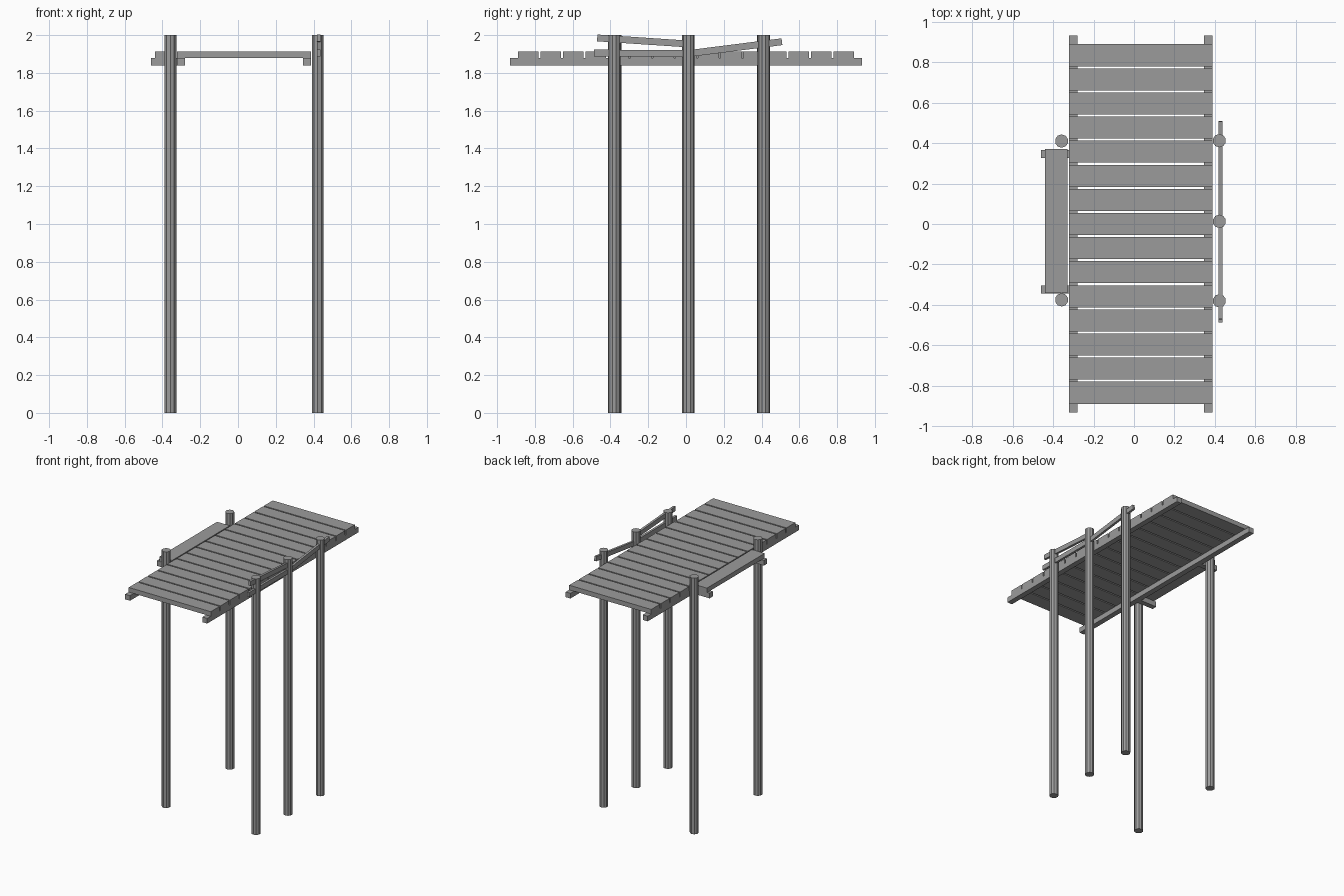
import bpy
import math
from mathutils import Vector

cube = bpy.data.objects.get("Cube")
if cube:
    bpy.data.objects.remove(cube, do_unlink=True)

wood = bpy.data.materials.new("weathered_grey")
wood.use_nodes = True
GREY = (0.33, 0.33, 0.33, 1)
wood.diffuse_color = GREY
wood.node_tree.nodes["Principled BSDF"].inputs["Base Color"].default_value = GREY


def finish(name):
    obj = bpy.context.object
    obj.name = name
    obj.data.materials.append(wood)
    return obj


def box(name, low, high):
    """Box between two opposite corners."""
    low, high = Vector(low), Vector(high)
    bpy.ops.mesh.primitive_cube_add(size=1, location=(low + high) / 2)
    obj = finish(name)
    obj.scale = high - low
    return obj


def post(name, x, y):
    bpy.ops.mesh.primitive_cylinder_add(vertices=10, radius=0.033, depth=2, location=(x, y, 1))
    finish(name)


def rail(name, start, end):
    """Thin board running between two (y, z) points along the railing side."""
    a, b = Vector((0.428, *start)), Vector((0.428, *end))
    bpy.ops.mesh.primitive_cube_add(size=1, location=(a + b) / 2)
    obj = finish(name)
    obj.scale = (0.018, (b - a).length, 0.036)
    obj.rotation_euler.x = math.atan2(b.z - a.z, b.y - a.y)


BEAM_Z, DECK_Z, TOP_Z = 1.838, 1.878, 1.914

# Posts: two on the bench side, three on the railing side
for part, y in (("front", -0.375), ("back", 0.41)):
    post(f"bench_post_{part}", -0.358, y)
for part, y in (("front", -0.38), ("middle", 0.013), ("back", 0.412)):
    post(f"rail_post_{part}", 0.422, y)

# Long beams under the deck
box("right_beam", (-0.322, -0.933, BEAM_Z), (-0.28, 0.933, DECK_Z))
box("left_beam", (0.345, -0.933, BEAM_Z), (0.387, 0.933, DECK_Z))

# Deck planks
COUNT, PITCH, WIDTH = 15, 0.1192, 0.109
for i in range(COUNT):
    y = (i - (COUNT - 1) / 2) * PITCH
    box(f"deck_plank_{i + 1}", (-0.322, y - WIDTH / 2, DECK_Z), (0.387, y + WIDTH / 2, TOP_Z))

# Side bench on two short brackets
box("bench_seat", (-0.44, -0.342, DECK_Z), (-0.33, 0.37, TOP_Z))
for part, y in (("front", -0.324), ("back", 0.346)):
    box(f"bench_bracket_{part}", (-0.46, y - 0.02, BEAM_Z), (-0.32, y + 0.02, DECK_Z))

# Crooked railing boards
rail("upper_front_rail", (-0.47, 1.985), (0.015, 1.953))
rail("lower_front_rail", (-0.487, 1.905), (0.015, 1.903))
rail("back_rail", (0.01, 1.902), (0.508, 1.965))
